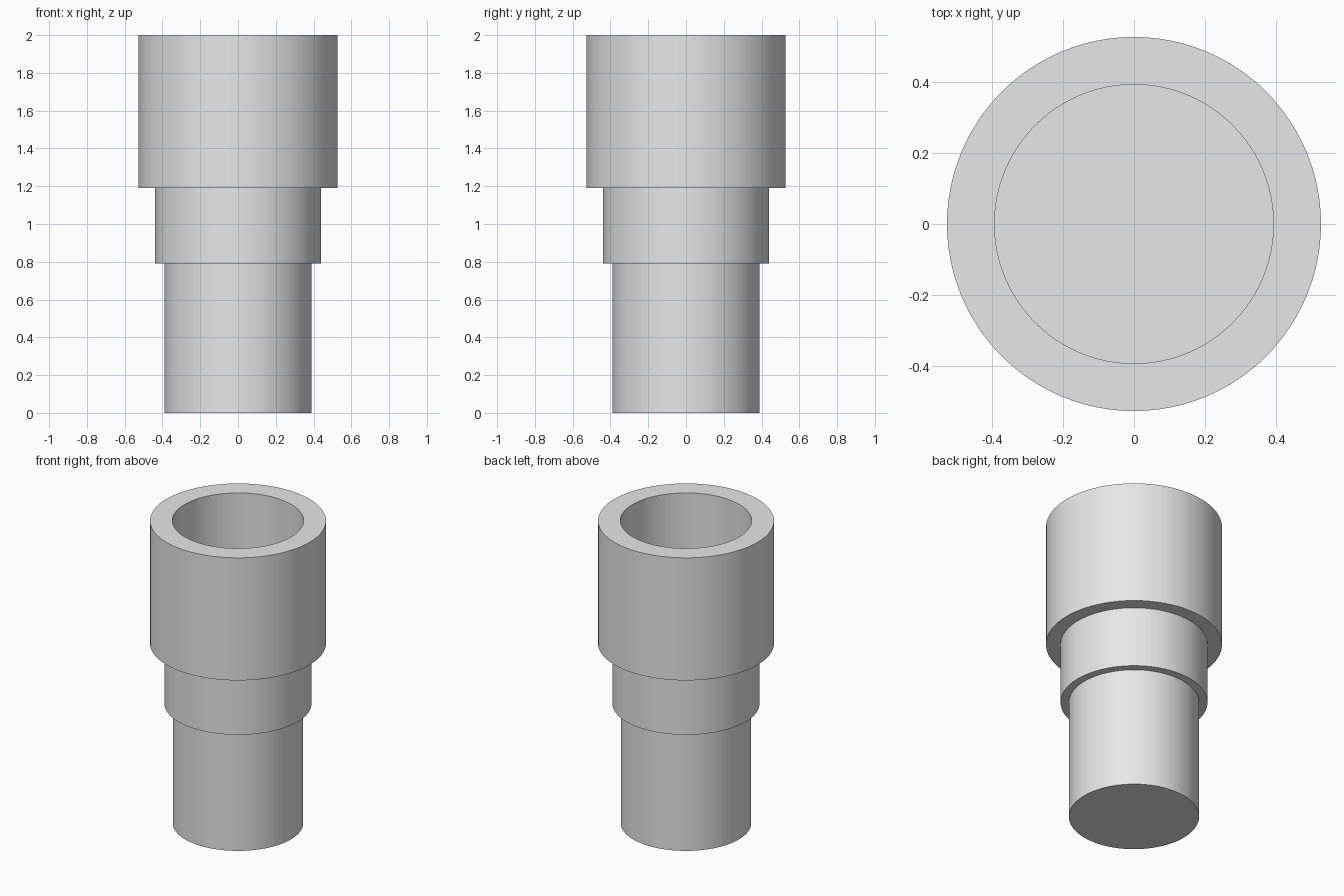
import bpy
import bmesh
from math import radians

SEGMENTS = 96

cube = bpy.data.objects.get("Cube")
if cube:
    bpy.data.objects.remove(cube, do_unlink=True)

# Single plain grey
grey = bpy.data.materials.new("plain_grey")
grey.use_nodes = True
colour = (0.8, 0.8, 0.8, 1.0)
grey.diffuse_color = colour
grey.node_tree.nodes["Principled BSDF"].inputs["Base Color"].default_value = colour


def turned_part(name, profile):
    """Revolve a (radius, height) profile that starts and ends on the axis."""
    bm = bmesh.new()
    verts = [bm.verts.new((r, 0, z)) for r, z in profile]
    edges = [bm.edges.new(pair) for pair in zip(verts, verts[1:])]
    bmesh.ops.spin(bm, geom=verts + edges, cent=(0, 0, 0), axis=(0, 0, 1),
                   angle=radians(360), steps=SEGMENTS, use_merge=True)
    bmesh.ops.remove_doubles(bm, verts=bm.verts, dist=0.0001)
    bmesh.ops.recalc_face_normals(bm, faces=bm.faces)
    mesh = bpy.data.meshes.new(name)
    bm.to_mesh(mesh)
    bm.free()
    mesh.materials.append(grey)
    obj = bpy.data.objects.new(name, mesh)
    bpy.context.collection.objects.link(obj)
    bpy.ops.object.select_all(action="DESELECT")
    obj.select_set(True)
    bpy.context.view_layer.objects.active = obj
    bpy.ops.object.shade_smooth_by_angle(angle=radians(30))
    return obj


# Stepped body: solid shaft, collar, and wide socket with a blind bore
shaft_r, collar_r, socket_r, bore_r = 0.39, 0.44, 0.527, 0.393
shaft_top, collar_top, rim = 0.79, 1.19, 2.0
turned_part("stepped_socket", [
    (0, 0), (shaft_r, 0), (shaft_r, shaft_top),
    (collar_r, shaft_top), (collar_r, collar_top),
    (socket_r, collar_top), (socket_r, rim),
    (bore_r, rim), (bore_r, collar_top), (0, collar_top),
])
